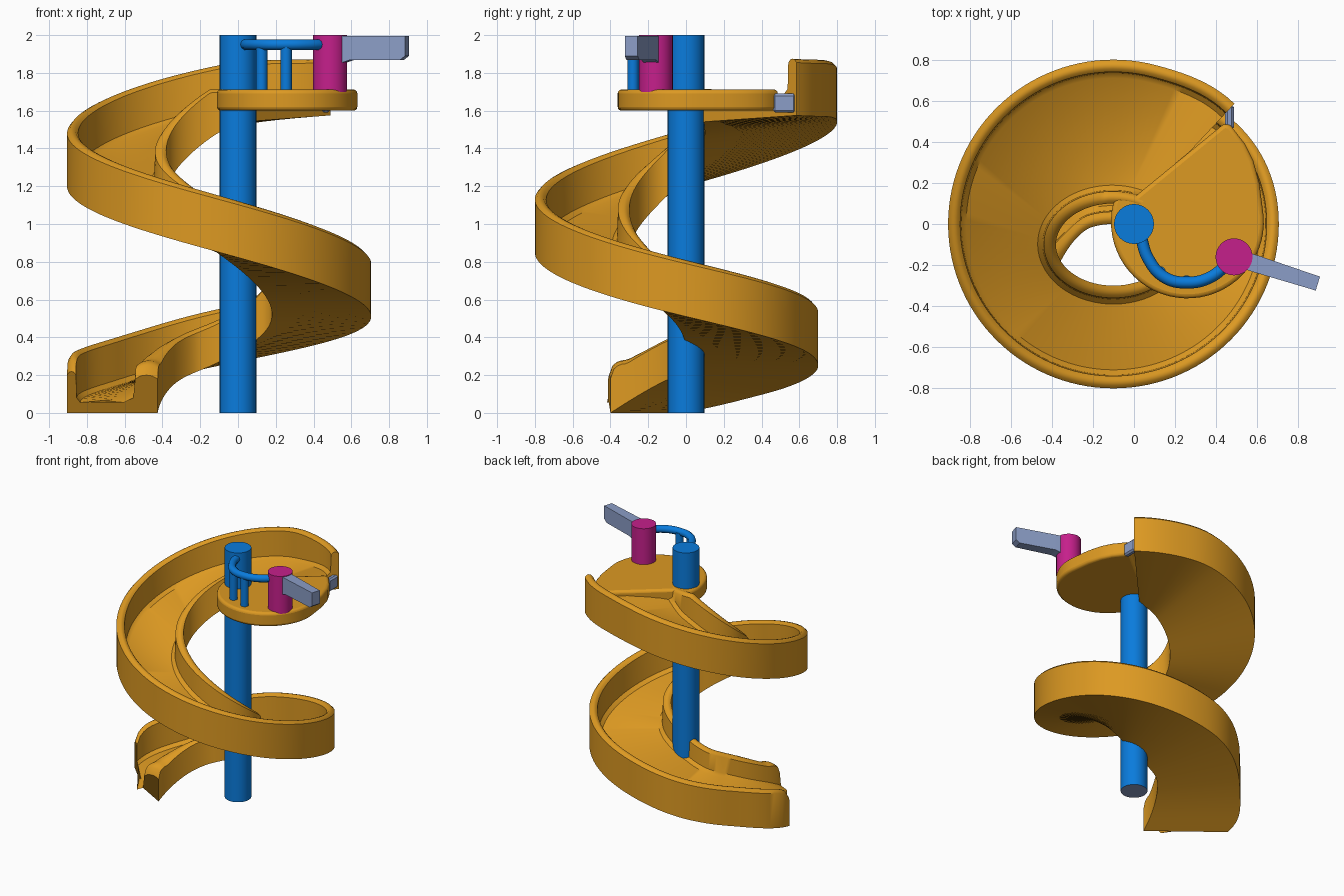
import bpy, bmesh, math
from mathutils import Vector

cube = bpy.data.objects.get("Cube")
if cube:
    bpy.data.objects.remove(cube, do_unlink=True)


def material(name, rgb):
    m = bpy.data.materials.new(name)
    m.use_nodes = True
    colour = (*rgb, 1)
    m.diffuse_color = colour
    m.node_tree.nodes["Principled BSDF"].inputs["Base Color"].default_value = colour
    return m


ORANGE = material("orange", (0.72, 0.32, 0.016))
BLUE = material("blue", (0.003, 0.2, 0.72))
PINK = material("magenta", (0.56, 0.014, 0.26))
GREY = material("blue grey", (0.26, 0.34, 0.57))


def make_object(name, bm, mat, smooth=True, angle=35):
    bmesh.ops.recalc_face_normals(bm, faces=bm.faces)
    mesh = bpy.data.meshes.new(name)
    bm.to_mesh(mesh)
    bm.free()
    obj = bpy.data.objects.new(name, mesh)
    bpy.context.collection.objects.link(obj)
    mesh.materials.append(mat)
    if smooth:
        bpy.ops.object.select_all(action='DESELECT')
        obj.select_set(True)
        bpy.context.view_layer.objects.active = obj
        bpy.ops.object.shade_smooth_by_angle(angle=math.radians(angle))
    return obj


def cylinder(name, x, y, radius, bottom, top, mat, sides=32):
    bm = bmesh.new()
    bmesh.ops.create_cone(bm, cap_ends=True, segments=sides, radius1=radius,
                          radius2=radius, depth=top - bottom)
    bmesh.ops.translate(bm, verts=bm.verts, vec=(x, y, (top + bottom) / 2))
    return make_object(name, bm, mat)


def bevel(obj, width, segments=3):
    mod = obj.modifiers.new("rounded_edges", 'BEVEL')
    mod.width, mod.segments = width, segments
    mod.limit_method = 'ANGLE'
    mod.angle_limit = math.radians(40)


def ease(t, start, end):
    k = min(max((t - start) / (end - start), 0), 1)
    return k * k * (3 - 2 * k)


# Descent: turn angle, outer underside, inner underside, inner angle
KEYS = [(45, 1.575, 1.54, 65), (90, 1.54, 1.46, 98), (180, 1.2, 1.15, 180),
        (270, 0.85, 0.84, 270), (360, 0.51, 0.52, 360), (450, 0.25, 0.27, 450),
        (500, 0.1, 0.16, 500), (540, 0, 0, 540)]


def descent(t, col):
    i = max(j for j in range(len(KEYS) - 1) if KEYS[j][0] <= t)

    def slope(j):
        a, b = KEYS[max(j - 1, 0)], KEYS[min(j + 1, len(KEYS) - 1)]
        return (b[col] - a[col]) / (b[0] - a[0])

    a, b = KEYS[i], KEYS[i + 1]
    h = b[0] - a[0]
    k = (t - a[0]) / h
    return ((2*k**3 - 3*k**2 + 1) * a[col] + (k**3 - 2*k**2 + k) * h * slope(i)
            + (3*k**2 - 2*k**3) * b[col] + (k**3 - k**2) * h * slope(i + 1))


def slide_section(t):
    a, b = math.radians(t), math.radians(descent(t, 3))
    drop = 0.1 * ease(t, 360, 450)
    spread = 1 + 0.035 * (1 - ease(t, 45, 75))
    outer = Vector((0.805 * spread * math.cos(a) - 0.1, 0.8 * spread * math.sin(a) - drop, 0))
    # Outer wall tucks in, then flares at the exit
    outer.x += 0.06 * ease(t, 450, 495) * (1 - ease(t, 500, 540))
    outer.y += 0.08 * ease(t, 500, 540)
    inner = Vector((-0.1 + 0.28 * math.cos(b), 0.2 * math.sin(b) - 0.1 - drop, 0))
    exit_turn = ease(t, 470, 560) / ease(540, 470, 560)
    inner += Vector((-0.045, -0.2, 0)) * exit_turn
    zo, zi = max(descent(t, 1), 0), max(descent(t, 2), 0)
    inward = (inner - outer).normalized()
    # Inner wall swings sideways and thickens at the exit
    flare = ease(t, 490, 540)
    outward = (-inward).lerp(Vector((-1, -0.1, 0)), flare).normalized()
    # Wall tops round over toward the exit
    k = max(0, (t - 528) / 12)
    sink = 0.08 * (1 - math.sqrt(1 - k * k))
    outer_top = min(zo + 0.3, 1.875) - sink
    inner_top = max(min(zi + 0.26 - 0.035 * ease(t, 360, 450), 1.715), 0.28) - sink
    floor = 0.055 + 0.06 * (1 - ease(t, 45, 85))
    wall = 0.06
    half = [(0, 'b'), (0, -0.02), (0.015, -0.004), (0.03, 0), (0.045, -0.004),
            (wall, -0.02), (wall + 0.005, 'c'), (wall + 0.03, 'f')]

    def side(base, direction, bottom, top, thickness):
        level = {'b': bottom, 'c': bottom + floor + 0.025, 'f': bottom + floor}
        pts = []
        for w, h in half:
            p = base + direction * w * thickness
            p.z = level[h] if h in level else top + h
            pts.append(p)
        return pts

    return (side(outer, inward, zo, outer_top, 1)
            + side(inner, outward, zi, inner_top, 1 + flare)[::-1])


# Spiral chute
bm = bmesh.new()
steps = 165
first, last = KEYS[0][0], KEYS[-1][0]
rings = [[bm.verts.new(p) for p in slide_section(first + (last - first) * i / steps)]
         for i in range(steps + 1)]
count = len(rings[0])
for r, s in zip(rings, rings[1:]):
    for j in range(count):
        n = (j + 1) % count
        bm.faces.new((r[j], r[n], s[n], s[j]))
bm.faces.new(rings[0])
bm.faces.new(rings[-1][::-1])
make_object("spiral_slide", bm, ORANGE, angle=40)

# Entry platform
outline = [(0.26 + 0.372 * math.cos(math.radians(d)), 0.01 + 0.372 * math.sin(math.radians(d)))
           for d in range(160, 376, 6)]
outline += [(0.61, 0.2), (0.58, 0.31), (0.54, 0.39), (0.47, 0.48), (0.44, 0.49), (0, 0.13)]
bm = bmesh.new()
base = bm.faces.new([bm.verts.new((x, y, 1.6)) for x, y in outline])
lifted = bmesh.ops.extrude_face_region(bm, geom=[base])["geom"]
bmesh.ops.translate(bm, vec=(0, 0, 0.112),
                    verts=[g for g in lifted if isinstance(g, bmesh.types.BMVert)])
bevel(make_object("entry_platform", bm, ORANGE), 0.02)

# Central pole with a grey foot
pole = cylinder("central_pole", 0, 0, 0.097, 0, 2, BLUE)
pole.data.materials.append(GREY)
for face in pole.data.polygons:
    if face.normal.z < -0.9:
        face.material_index = 1

# Guard rail and its posts
curve = bpy.data.curves.new("guard_rail", 'CURVE')
curve.dimensions = '3D'
curve.bevel_depth = 0.029
curve.bevel_resolution = 3
curve.use_fill_caps = True
path = [(0.03, -0.05), (0.07, -0.17), (0.15, -0.26), (0.26, -0.285), (0.37, -0.26), (0.47, -0.18)]
spline = curve.splines.new('BEZIER')
spline.bezier_points.add(len(path) - 1)
for point, (x, y) in zip(spline.bezier_points, path):
    point.co = (x, y, 1.95)
    point.handle_left_type = point.handle_right_type = 'AUTO'
rail = bpy.data.objects.new("guard_rail", curve)
bpy.context.collection.objects.link(rail)
curve.materials.append(BLUE)
for i, (x, y) in enumerate([(0.125, -0.235), (0.255, -0.28)]):
    cylinder(f"rail_post_{i + 1}", x, y, 0.03, 1.7, 1.95, BLUE, 16)

# Telescope stand
cylinder("telescope_stand", 0.487, -0.16, 0.09, 1.7, 2, PINK)

# Telescope: tapered box pointing outward
bm = bmesh.new()
start, end = Vector((0.55, -0.18, 0)), Vector((0.895, -0.29, 0))
across = Vector((0.29, 0.95, 0))
loops = []
for k, half_width, low in [(0, 0.042, 1.85), (0.15, 0.042, 1.868),
                           (0.92, 0.036, 1.868), (1, 0.036, 1.89)]:
    centre = start.lerp(end, k)
    loops.append([bm.verts.new(centre + across * s * half_width + Vector((0, 0, z)))
                  for s, z in [(-1, low), (1, low), (1, 1.995), (-1, 1.995)]])
for r, s in zip(loops, loops[1:]):
    for j in range(4):
        n = (j + 1) % 4
        bm.faces.new((r[j], r[n], s[n], s[j]))
bm.faces.new(loops[0])
bm.faces.new(loops[-1][::-1])
make_object("telescope", bm, GREY, smooth=False)

# Small bracket joining platform and chute wall
bm = bmesh.new()
bmesh.ops.create_cube(bm, size=1)
bmesh.ops.scale(bm, verts=bm.verts, vec=(0.045, 0.12, 0.1))
bmesh.ops.translate(bm, verts=bm.verts, vec=(0.465, 0.52, 1.64))
bevel(make_object("wall_bracket", bm, GREY, smooth=False), 0.012, 1)
